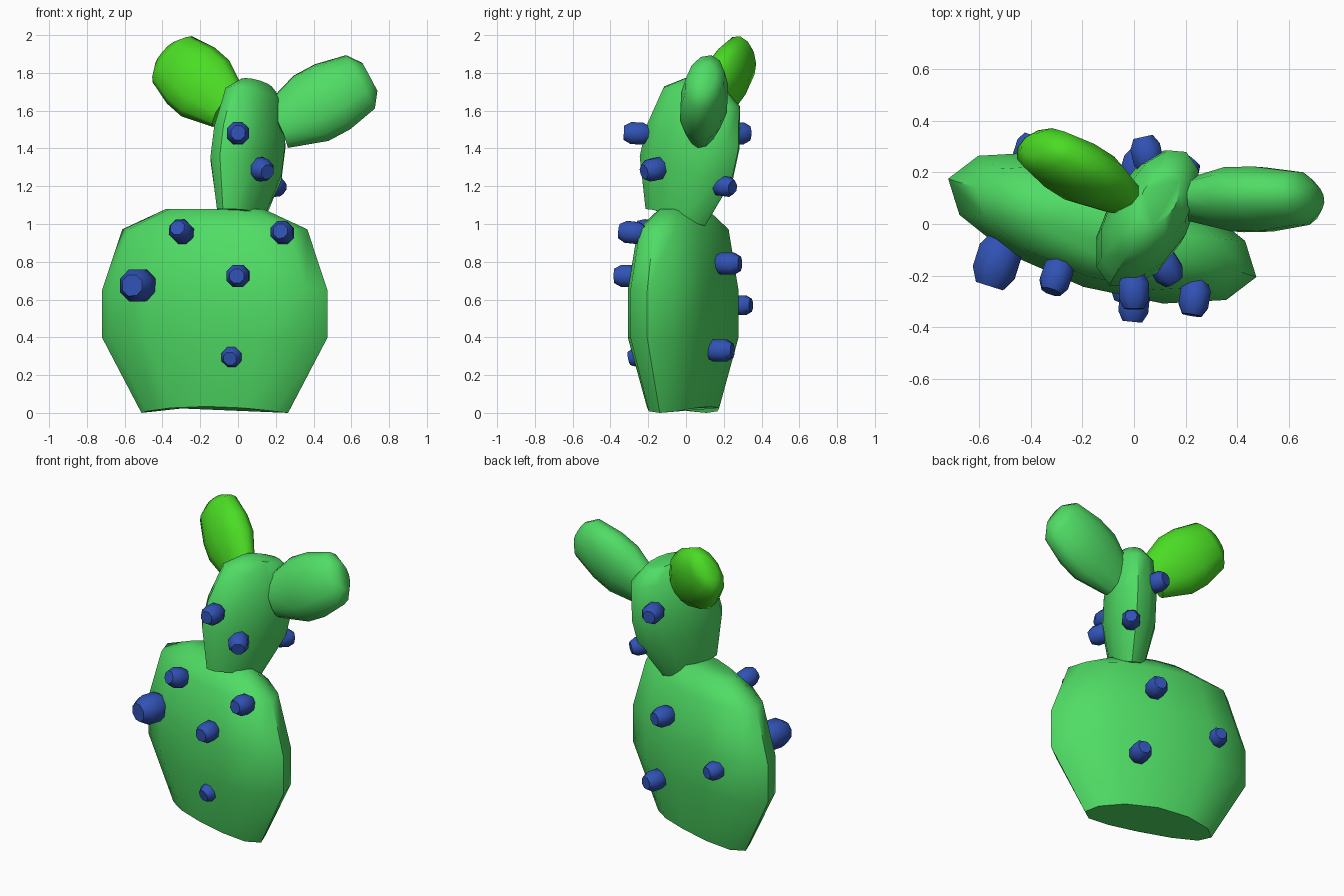
import bpy, bmesh, math
from mathutils import Vector, Matrix

cube = bpy.data.objects.get("Cube")
if cube:
    bpy.data.objects.remove(cube)


def material(name, rgb):
    m = bpy.data.materials.new(name)
    m.use_nodes = True
    m.diffuse_color = (*rgb, 1)
    bsdf = m.node_tree.nodes["Principled BSDF"]
    bsdf.inputs["Base Color"].default_value = (*rgb, 1)
    bsdf.inputs["Roughness"].default_value = 0.8
    return m


green = material("cactus green", (0.08, 0.72, 0.13))
lime = material("young lime green", (0.07, 0.72, 0.018))
blue = material("bud blue", (0.03, 0.085, 0.46))


def loft(name, rings, sides, frame, mat, sag=0):
    """Stack elliptical rings (height, half width, half depth) and cap both ends."""
    bm = bmesh.new()
    loops = []
    for i, (h, a, b) in enumerate(rings):
        loop = []
        for k in range(sides):
            t = 2 * math.pi * k / sides
            lift = sag * math.sin(t) ** 2 if i == 0 else 0
            loop.append(bm.verts.new((a * math.cos(t), b * math.sin(t), h + lift)))
        loops.append(loop)
    for lo, hi in zip(loops, loops[1:]):
        for k in range(sides):
            n = (k + 1) % sides
            bm.faces.new((lo[k], lo[n], hi[n], hi[k]))
    bm.faces.new(loops[0][::-1])
    bm.faces.new(loops[-1])
    bm.transform(frame)
    bmesh.ops.recalc_face_normals(bm, faces=bm.faces)
    mesh = bpy.data.meshes.new(name)
    bm.to_mesh(mesh)
    bm.free()
    mesh.materials.append(mat)
    obj = bpy.data.objects.new(name, mesh)
    bpy.context.collection.objects.link(obj)
    bpy.ops.object.select_all(action="DESELECT")
    obj.select_set(True)
    bpy.context.view_layer.objects.active = obj
    bpy.ops.object.shade_smooth_by_angle(angle=math.radians(50))
    return obj


def make_frame(origin, axis, wide):
    """Frame with local z along the axis and local x near the wide direction."""
    z = Vector(axis).normalized()
    x = Vector(wide)
    x = (x - z * x.dot(z)).normalized()
    rot = Matrix((x, z.cross(x), z)).transposed().to_4x4()
    return Matrix.Translation(origin) @ rot


# Every pad shares one outline: fraction of height, fraction of width
OUTLINE = [(0, 0.65), (0.37, 1), (0.6, 1), (0.9, 0.82), (1, 0.43)]


def pad(name, origin, axis, wide, height, a, b, mat):
    rings = [(h * height, s * a, s * b) for h, s in OUTLINE]
    loft(name, rings, 12, make_frame(origin, axis, wide), mat, sag=0.032 * height)


# Pads
pad("lower_pad", (-0.123, -0.015, 0), (0, 0, 1), (0.953, -0.304, 0),
    1.08, 0.627, 0.24, green)
pad("upper_pad", (0.01, -0.055, 1.035), (0.12, 0.21, 0.97), (0.5, 0.866, 0),
    0.73, 0.285, 0.158, green)
pad("left_pad", (0.204, 0.09, 1.515), (0.88, 0.02, 0.47), (-0.44, 0.2, 0.86),
    0.56, 0.2, 0.125, green)
pad("right_pad", (-0.05, 0.1, 1.61), (-0.33, 0.21, 0.29), (0.65, -0.03, 0.75),
    0.49, 0.195, 0.11, lime)

# Buds: position, outward direction, size
BACK = (0.3, 0.95, 0)
BUDS = [
    ((-0.3, -0.2, 0.96), (-0.3, -0.9, 0.3), 1),
    ((0.235, -0.285, 0.955), (-0.15, -0.95, 0.1), 1),
    ((-0.53, -0.145, 0.675), (-0.3, -0.95, 0), 1.45),
    ((0, -0.31, 0.725), (-0.1, -1, 0), 1),
    ((-0.03, -0.24, 0.3), (-0.2, -0.95, -0.2), 0.9),
    ((0, -0.26, 1.48), (0, -1, 0.05), 1),
    ((0.12, -0.165, 1.29), (0.5, -0.8, -0.2), 1),
    ((0.19, 0.2, 1.2), (0.6, 0.7, -0.1), 0.9),
    ((0.05, 0.27, 1.48), (-0.2, 0.9, 0), 1),
    ((0.01, 0.22, 0.79), BACK, 1),
    ((-0.41, 0.285, 0.57), BACK, 0.9),
    ((0.1, 0.18, 0.33), BACK, 1),
]
for i, (pos, out, size) in enumerate(BUDS, 1):
    r = 0.063 * size
    rings = [(-r * 1.1, r * 0.65, r * 0.65), (-r * 0.5, r, r),
             (r * 0.5, r, r), (r * 1.1, r * 0.65, r * 0.65)]
    loft(f"bud_{i}", rings, 8, make_frame(pos, out, (0.38, 0, 0.92)), blue)
